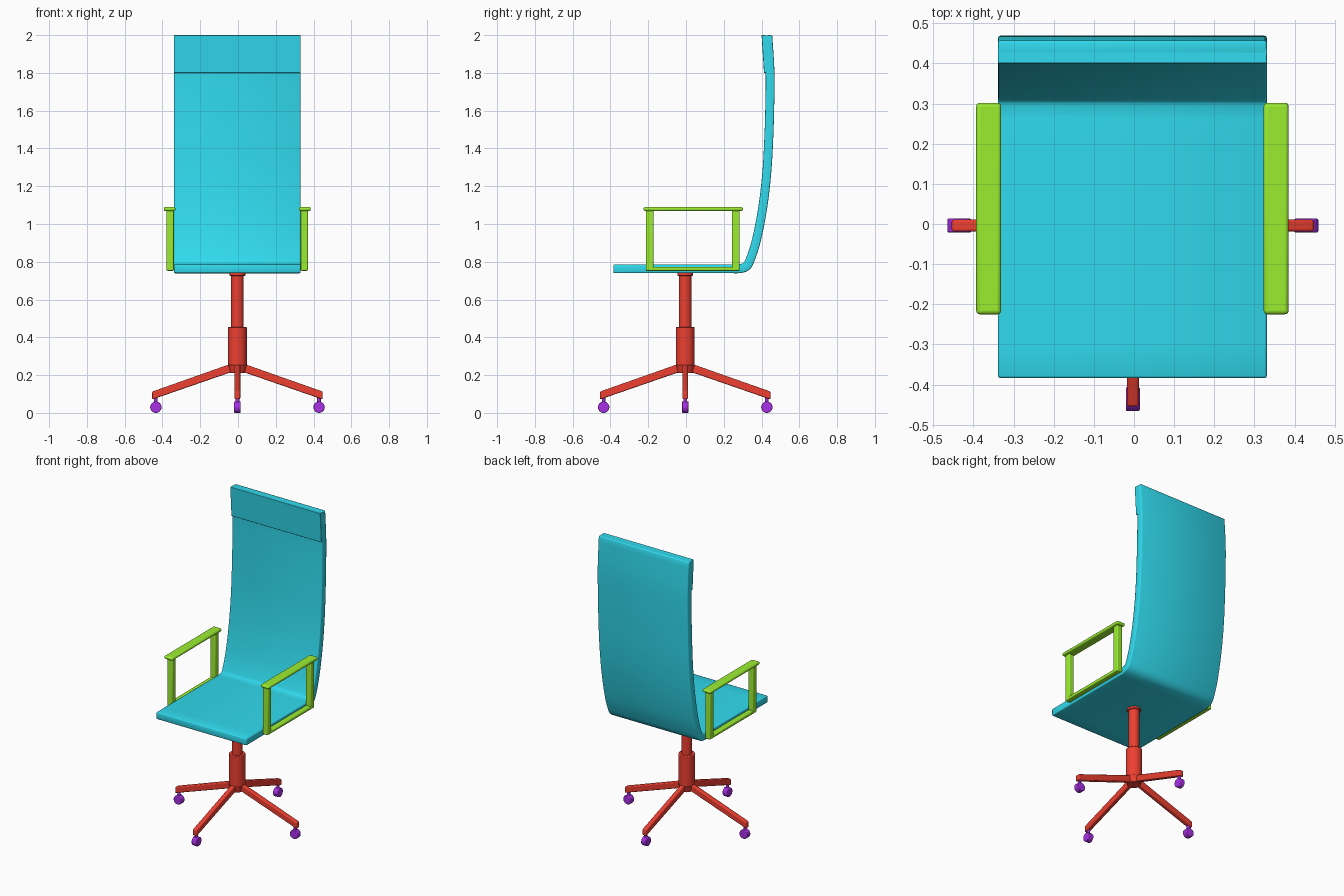
import bpy, bmesh, math
from mathutils import Vector, Matrix

if "Cube" in bpy.data.objects:
    bpy.data.objects.remove(bpy.data.objects["Cube"])

CX, CY = -0.003, -0.004  # centre of the swivel column


def material(name, rgb):
    m = bpy.data.materials.new(name)
    m.diffuse_color = (*rgb, 1)
    m.use_nodes = True
    m.node_tree.nodes["Principled BSDF"].inputs["Base Color"].default_value = m.diffuse_color
    return m


BLUE = material("upholstery", (0.03, 0.70, 0.85))
GREEN = material("arm_green", (0.33, 0.85, 0.03))
RED = material("base_red", (0.85, 0.05, 0.03))
PURPLE = material("caster_purple", (0.40, 0.03, 0.80))


def finish(name, bm, mat, bevel=0.0, segments=3, solid=0.0):
    bmesh.ops.recalc_face_normals(bm, faces=bm.faces)
    me = bpy.data.meshes.new(name)
    bm.to_mesh(me)
    bm.free()
    ob = bpy.data.objects.new(name, me)
    bpy.context.collection.objects.link(ob)
    me.materials.append(mat)
    bpy.ops.object.select_all(action='DESELECT')
    ob.select_set(True)
    bpy.context.view_layer.objects.active = ob
    bpy.ops.object.shade_smooth_by_angle(angle=math.radians(40))
    if solid:
        s = ob.modifiers.new("thickness", 'SOLIDIFY')
        s.thickness, s.offset, s.use_even_offset = solid, 0, True
    if bevel:
        b = ob.modifiers.new("bevel", 'BEVEL')
        b.width, b.segments, b.limit_method = bevel, segments, 'ANGLE'
        b.angle_limit = math.radians(40)
    return ob


def prism(name, profile, x0, x1, mat, bevel=0.0, matrix=Matrix()):
    """Extrude a (y, z) outline from x0 to x1."""
    bm = bmesh.new()
    f = bm.faces.new([bm.verts.new((x0, y, z)) for y, z in profile])
    r = bmesh.ops.extrude_face_region(bm, geom=[f])
    vs = [v for v in r["geom"] if isinstance(v, bmesh.types.BMVert)]
    bmesh.ops.translate(bm, verts=vs, vec=(x1 - x0, 0, 0))
    bmesh.ops.transform(bm, matrix=matrix, verts=bm.verts)
    return finish(name, bm, mat, bevel)


def box(name, x, y, z, mat, bevel):
    return prism(name, [(y[0], z[0]), (y[1], z[0]), (y[1], z[1]), (y[0], z[1])],
                 x[0], x[1], mat, bevel)


def cylinder(name, r1, r2, z0, z1, mat, bevel=0.0, matrix=None):
    bm = bmesh.new()
    bmesh.ops.create_cone(bm, cap_ends=True, segments=32, radius1=r1, radius2=r2, depth=z1 - z0)
    m = matrix or Matrix.Translation((CX, CY, 0))
    bmesh.ops.transform(bm, matrix=m @ Matrix.Translation((0, 0, (z0 + z1) / 2)), verts=bm.verts)
    return finish(name, bm, mat, bevel, 2)


def smooth_path(pts, n=5):
    """Catmull-Rom curve through the points."""
    p = [Vector(q) for q in pts]
    p = [2 * p[0] - p[1]] + p + [2 * p[-1] - p[-2]]
    out = []
    for a, b, c, d in zip(p, p[1:], p[2:], p[3:]):
        for i in range(n):
            t = i / n
            out.append(0.5 * (2 * b + (c - a) * t + (2 * a - 5 * b + 4 * c - d) * t * t
                              + (3 * b - a - 3 * c + d) * t ** 3))
    return out + [p[-2]]


# Seat and back: one bent shell
path = smooth_path([(-0.384, 0.763), (0.0, 0.763), (0.22, 0.763), (0.285, 0.764), (0.322, 0.778),
                    (0.345, 0.825), (0.369, 0.90), (0.395, 1.02), (0.415, 1.15), (0.430, 1.30),
                    (0.438, 1.45), (0.443, 1.60), (0.445, 1.80), (0.433, 1.999)])
SX0, SX1 = -0.339, 0.331
bm = bmesh.new()
rows = [(bm.verts.new((SX0, y, z)), bm.verts.new((SX1, y, z))) for y, z in path]
for (a, b), (c, d) in zip(rows, rows[1:]):
    bm.faces.new((a, b, d, c))
finish("seat_and_back", bm, BLUE, 0.006, 2, solid=0.047)

# Headrest pad on the front of the back
prism("headrest", [(0.413, 1.80), (0.44, 1.80), (0.44, 1.998), (0.400, 2.0)],
      SX0, SX1, BLUE, 0.003)

# Armrests: pad, two posts and a bottom rail on each side
for side, s in (("left", -1), ("right", 1)):
    def span(a, b):
        return sorted((-0.004 + s * a, -0.004 + s * b))
    box(side + "_arm_pad", span(0.327, 0.389), (-0.225, 0.302), (1.069, 1.09), GREEN, 0.009)
    box(side + "_arm_front_post", span(0.336, 0.374), (-0.212, -0.172), (0.752, 1.075), GREEN, 0.006)
    box(side + "_arm_rear_post", span(0.336, 0.374), (0.244, 0.284), (0.752, 1.075), GREEN, 0.006)
    box(side + "_arm_rail", span(0.336, 0.374), (-0.2, 0.27), (0.752, 0.773), GREEN, 0.006)

# Swivel column
cylinder("column_mount", 0.042, 0.042, 0.726, 0.745, RED, 0.003)
cylinder("column_rod", 0.033, 0.033, 0.44, 0.735, RED)
cylinder("column_sleeve", 0.050, 0.050, 0.25, 0.455, RED, 0.004)
cylinder("column_hub", 0.040, 0.050, 0.21, 0.25, RED)

# Four legs with casters
for i in range(4):
    m = Matrix.Translation((CX, CY, 0)) @ Matrix.Rotation(i * math.pi / 2, 4, 'Z')
    prism(f"leg_{i + 1}", [(0.0, 0.227), (0.451, 0.071), (0.451, 0.113), (0.0, 0.272)],
          -0.015, 0.015, RED, 0.006, m)
    cylinder(f"caster_stem_{i + 1}", 0.01, 0.01, 0.04, 0.09, PURPLE,
             matrix=m @ Matrix.Translation((0, 0.432, 0)))
    cylinder(f"caster_wheel_{i + 1}", 0.03, 0.03, -0.0175, 0.0175, PURPLE, 0.004,
             m @ Matrix.Translation((0, 0.432, 0.03)) @ Matrix.Rotation(math.pi / 2, 4, 'Y'))
